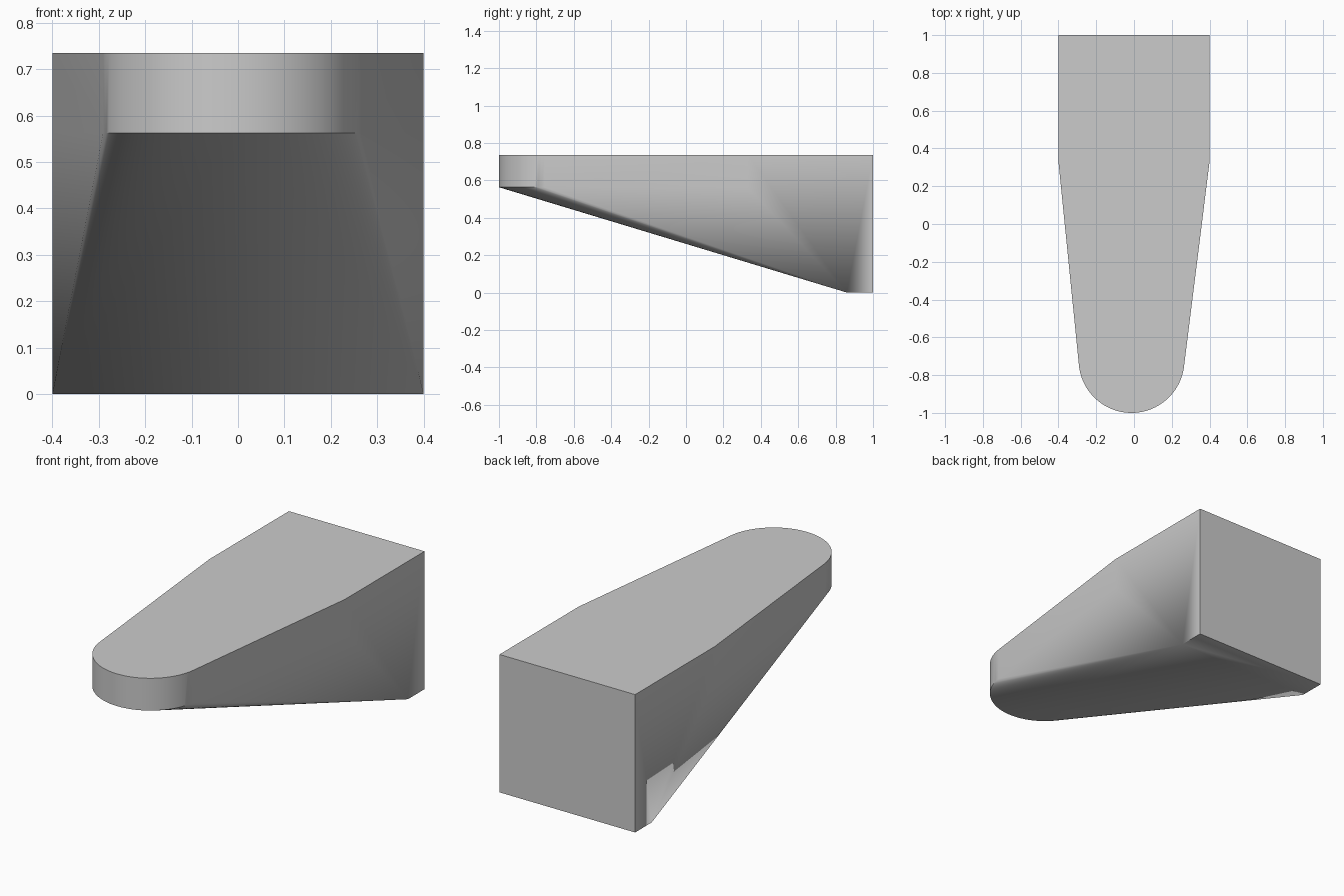
import bpy
import bmesh
import math

cube = bpy.data.objects.get("Cube")
if cube:
    bpy.data.objects.remove(cube, do_unlink=True)

# Main dimensions
HALF_WIDTH = 0.4
TOP, LIP = 0.735, 0.563
KINK_Y, FOOT_Y = 0.33, 0.86
NOSE_X, NOSE_Y, NOSE_R = -0.013, -0.72, 0.28
STEPS = 48

# Plain grey material
grey = bpy.data.materials.new("plain_grey")
grey.use_nodes = True
colour = (0.6, 0.6, 0.6, 1)
grey.diffuse_color = colour
grey.node_tree.nodes["Principled BSDF"].inputs["Base Color"].default_value = colour

# Rounded nose outline, shared by the top face and the lower lip
nose = []
for i in range(STEPS + 1):
    a = math.pi * (1 + i / STEPS)
    nose.append((NOSE_X + NOSE_R * math.cos(a), NOSE_Y + NOSE_R * math.sin(a)))

# Tapered block: the skin around the top outline, the lip and the foot
bm = bmesh.new()
for z in (TOP, LIP):
    for x, y in nose:
        bm.verts.new((x, y, z))
    for x in (-HALF_WIDTH, HALF_WIDTH):
        bm.verts.new((x, KINK_Y, z))
for x in (-HALF_WIDTH, HALF_WIDTH):
    bm.verts.new((x, 1, TOP))
    for y in (FOOT_Y, 1):
        bm.verts.new((x, y, 0))
bmesh.ops.convex_hull(bm, input=bm.verts[:])
bmesh.ops.dissolve_limit(bm, angle_limit=math.radians(0.3),
                         verts=bm.verts[:], edges=bm.edges[:])
bmesh.ops.recalc_face_normals(bm, faces=bm.faces[:])

mesh = bpy.data.meshes.new("tapered_block")
bm.to_mesh(mesh)
bm.free()
mesh.materials.append(grey)
block = bpy.data.objects.new("tapered_block", mesh)
bpy.context.collection.objects.link(block)

# Smooth nose with crisp edges and flat walls
bpy.ops.object.select_all(action="DESELECT")
block.select_set(True)
bpy.context.view_layer.objects.active = block
bpy.ops.object.shade_smooth_by_angle(angle=math.radians(30))
weighted = block.modifiers.new("flat_walls", "WEIGHTED_NORMAL")
weighted.keep_sharp = True
